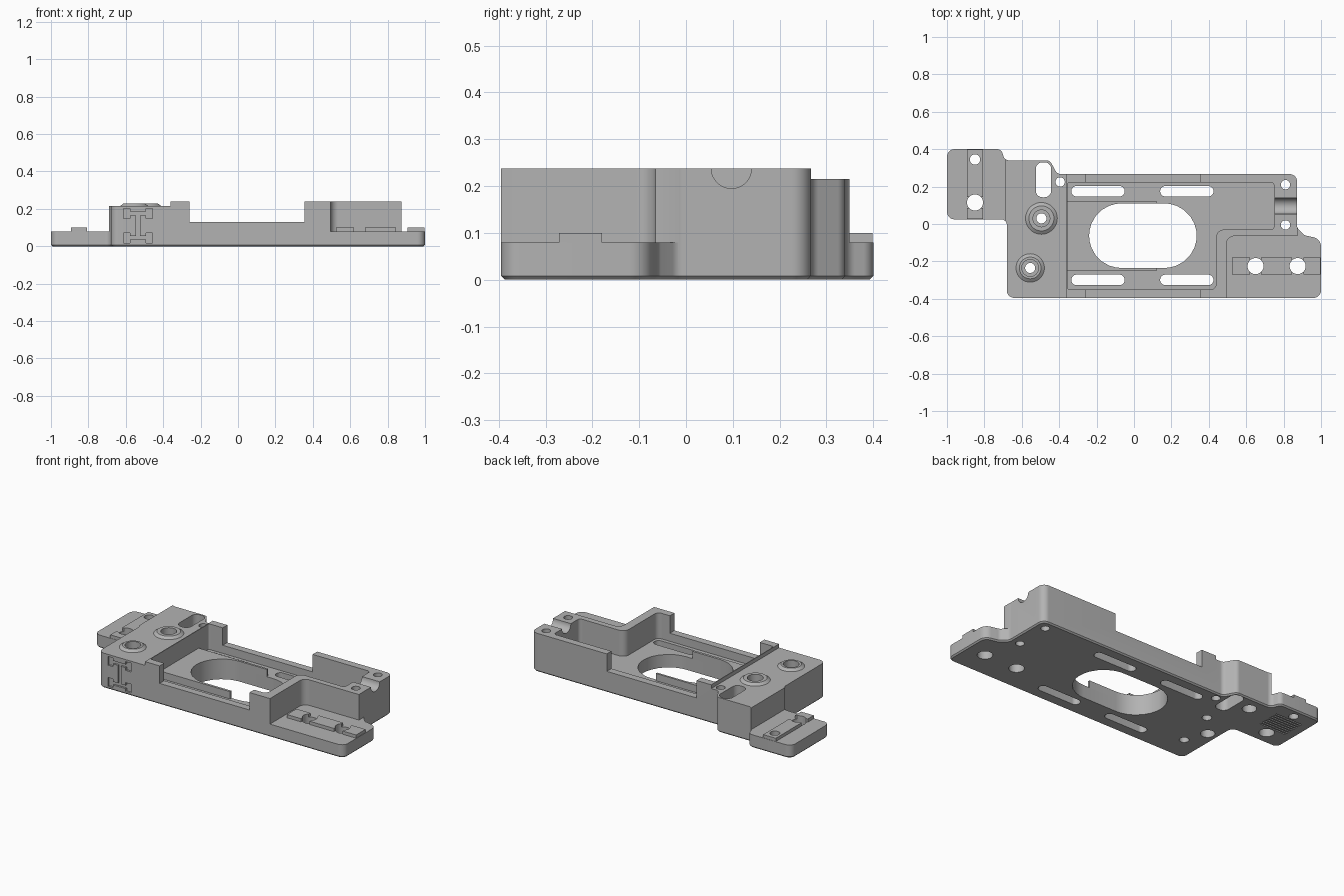
import bpy, bmesh, math
from mathutils import Vector, Matrix

cube = bpy.data.objects.get("Cube")
if cube:
    bpy.data.objects.remove(cube, do_unlink=True)

grey = bpy.data.materials.new("machined_grey")
grey.use_nodes = True
grey.diffuse_color = (0.45, 0.45, 0.45, 1)
grey.node_tree.nodes["Principled BSDF"].inputs["Base Color"].default_value = (0.45, 0.45, 0.45, 1)

TAB, LOW, BLOCK, TOP = 0.08, 0.13, 0.215, 0.238


def finish(name, bm):
    bmesh.ops.recalc_face_normals(bm, faces=bm.faces)
    mesh = bpy.data.meshes.new(name)
    bm.to_mesh(mesh)
    bm.free()
    mesh.materials.append(grey)
    obj = bpy.data.objects.new(name, mesh)
    bpy.context.scene.collection.objects.link(obj)
    return obj


def rounded(points, steps=7):
    """Turn (x, y, radius) corners into an outline with arcs."""
    out = []
    for i, (x, y, r) in enumerate(points):
        p = Vector((x, y))
        if r == 0:
            out.append(p)
            continue
        u = (Vector(points[i - 1][:2]) - p).normalized()
        v = (Vector(points[(i + 1) % len(points)][:2]) - p).normalized()
        half = u.angle(v) / 2
        c = p + (u + v).normalized() * r / math.sin(half)
        t = r / math.tan(half)
        s, e = p + u * t - c, p + v * t - c
        out += [c + s.lerp(e, k / steps).normalized() * r for k in range(steps + 1)]
    return out


def prism(name, points, z0, z1, chamfer=0):
    bm = bmesh.new()
    base = bm.faces.new([bm.verts.new((p.x, p.y, z0)) for p in rounded(points)])
    edges = list(base.edges)
    res = bmesh.ops.extrude_face_region(bm, geom=[base], use_keep_orig=True)
    top = [g for g in res["geom"] if isinstance(g, bmesh.types.BMVert)]
    bmesh.ops.translate(bm, verts=top, vec=(0, 0, z1 - z0))
    bmesh.ops.recalc_face_normals(bm, faces=bm.faces)
    if chamfer:
        bmesh.ops.bevel(bm, geom=edges, offset=chamfer, segments=1, affect='EDGES')
    return finish(name, bm)


def rect(name, x0, x1, y0, y1, z0, z1, r=0):
    return prism(name, [(x0, y0, r), (x1, y0, r), (x1, y1, r), (x0, y1, r)], z0, z1)


def cylinder(name, x, y, r, z0, z1, r2=None):
    bm = bmesh.new()
    bmesh.ops.create_cone(bm, cap_ends=True, segments=36, radius1=r,
                          radius2=r if r2 is None else r2, depth=z1 - z0,
                          matrix=Matrix.Translation((x, y, (z0 + z1) / 2)))
    return finish(name, bm)


def combine(target, other, operation):
    mod = target.modifiers.new("bool", 'BOOLEAN')
    mod.operation, mod.object, mod.solver = operation, other, 'EXACT'
    bpy.context.view_layer.objects.active = target
    bpy.ops.object.modifier_apply(modifier=mod.name)


def cut(cutter, *targets):
    for t in targets:
        combine(t, cutter, 'DIFFERENCE')
    bpy.data.objects.remove(cutter, do_unlink=True)


# Full outline of the housing, with a small chamfer round the underside
outline = [(-0.68, -0.395, .04), (1, -0.395, .04), (1, -0.08, .05), (0.91, -0.06, .03),
           (0.872, -0.02, .03), (0.872, 0.267, .04), (-0.41, 0.267, .03),
           (-0.45, 0.34, .03), (-0.69, 0.34, .03), (-0.71, 0.4, .03), (-1, 0.4, .04),
           (-1, 0.025, .04), (-0.68, 0.025, .03)]
body = prism("housing", outline, 0, TOP, 0.008)

# Lowered mounting tabs and lower end block
cut(rect("c", -1.2, -0.69, -0.02, 0.6, TAB, 0.5), body)
cut(prism("c", [(0.495, -0.6, 0), (1.2, -0.6, 0), (1.2, 0.05, 0), (0.873, 0.05, 0),
                (0.873, -0.065, 0), (0.495, -0.065, .04)], TAB, 0.5), body)
cut(rect("c", -1.2, -0.36, -0.6, 0.6, BLOCK, 0.5), body)

# Stepped tray and the lowered side walls
cut(prism("c", [(-0.355, -0.35, .01), (0.44, -0.35, .03), (0.44, -0.03, .04),
                (0.75, -0.03, .02), (0.75, 0.222, .02), (-0.355, 0.222, .01)], TAB, 0.5), body)
cut(rect("c", -0.26, 0.355, -0.6, 0.6, LOW, 0.5), body)

# Raised pad on the tray floor, and the large oval opening through it
pad = rect("tray_pad", -0.355, 0.12, -0.25, 0.123, TAB, 0.125)
cut(rect("c", -0.24, 0.335, -0.235, 0.11, -0.1, 0.5, 0.172), body, pad)

# Slots through the tray floor
for x in (-0.335, 0.14):
    for y in (-0.327, 0.147):
        cut(rect("c", x, x + 0.285, y, y + 0.056, -0.1, 0.5, 0.0275), body)

# Cable slot in the end block
cut(rect("c", -0.525, -0.443, 0.143, 0.33, -0.1, 0.5, 0.035), body)

# Screw bosses with countersunk holes
for i, (x, y, r) in enumerate(((-0.495, 0.03, 0.085), (-0.555, -0.235, 0.076))):
    boss = cylinder(f"screw_boss_{i + 1}", x, y, r, BLOCK, 0.228, r - 0.018)
    cut(cylinder("c", x, y, 0.045, 0.18, 0.4), body, boss)
    cut(cylinder("c", x, y, 0.027, -0.1, 0.4), body)

# Alignment rails on the tabs
right_y, left_x = -0.225, -0.85
rail_a = rect("left_tab_rail", 0.525, 0.998, right_y - .046, right_y + .046, TAB, 0.1)
rail_b = rect("right_tab_rail", left_x - .043, left_x + .043, 0.027, 0.398, TAB, 0.1)
for x in (0.65, 0.875):
    cut(rect("c", x - .03, x + .03, -0.4, 0, 0.075, 0.2), rail_a)
    cut(cylinder("c", x, right_y, 0.043, -0.1, 0.4), body, rail_a)
cut(rect("c", -1, -0.7, 0.085, 0.145, 0.075, 0.2), rail_b)
for y, r in ((0.345, 0.028), (0.115, 0.043)):
    cut(cylinder("c", left_x, y, r, -0.1, 0.4), body, rail_b)

# Corner screw holes
for x, y in ((0.81, 0.21), (0.81, -0.005), (-0.395, 0.225)):
    cut(cylinder("c", x, y, 0.025, -0.1, 0.4), body)

# Half-round cable channel in the far end wall
channel = cylinder("c", 0, 0, 0.043, -0.1, 0.1)
channel.data.transform(Matrix.Translation((0.81, 0.097, TOP)) @ Matrix.Rotation(math.pi / 2, 4, 'Y'))
cut(channel, body)

# Blind holes and grip grooves on the underside
for y in (0.255, -0.1):
    cut(cylinder("c", -0.61, y, 0.04, -0.1, 0.06), body)
for k in range(8):
    y = 0.165 + k * 0.019
    cut(rect("c", -0.94, -0.76, y, y + 0.009, -0.1, 0.015), body)

# Clip-shaped recess in the front face
recess = [(-0.545, -0.525, 0.04, 0.18)]
for z in (0.045, 0.175):
    recess.append((-0.6, -0.47, z - .01, z + .01))
    for x in (-0.595, -0.475):
        recess.append((x - .018, x + .018, z - .027, z + .027))
for x0, x1, z0, z1 in recess:
    cut(rect("c", x0, x1, -0.5, -0.383, z0, z1), body)

# Smooth shading with crisp edges
bpy.ops.object.select_all(action='DESELECT')
for obj in bpy.context.scene.objects:
    if obj.type == 'MESH' and grey.name in obj.data.materials:
        obj.select_set(True)
        bpy.context.view_layer.objects.active = obj
bpy.ops.object.shade_smooth_by_angle(angle=math.radians(30))
